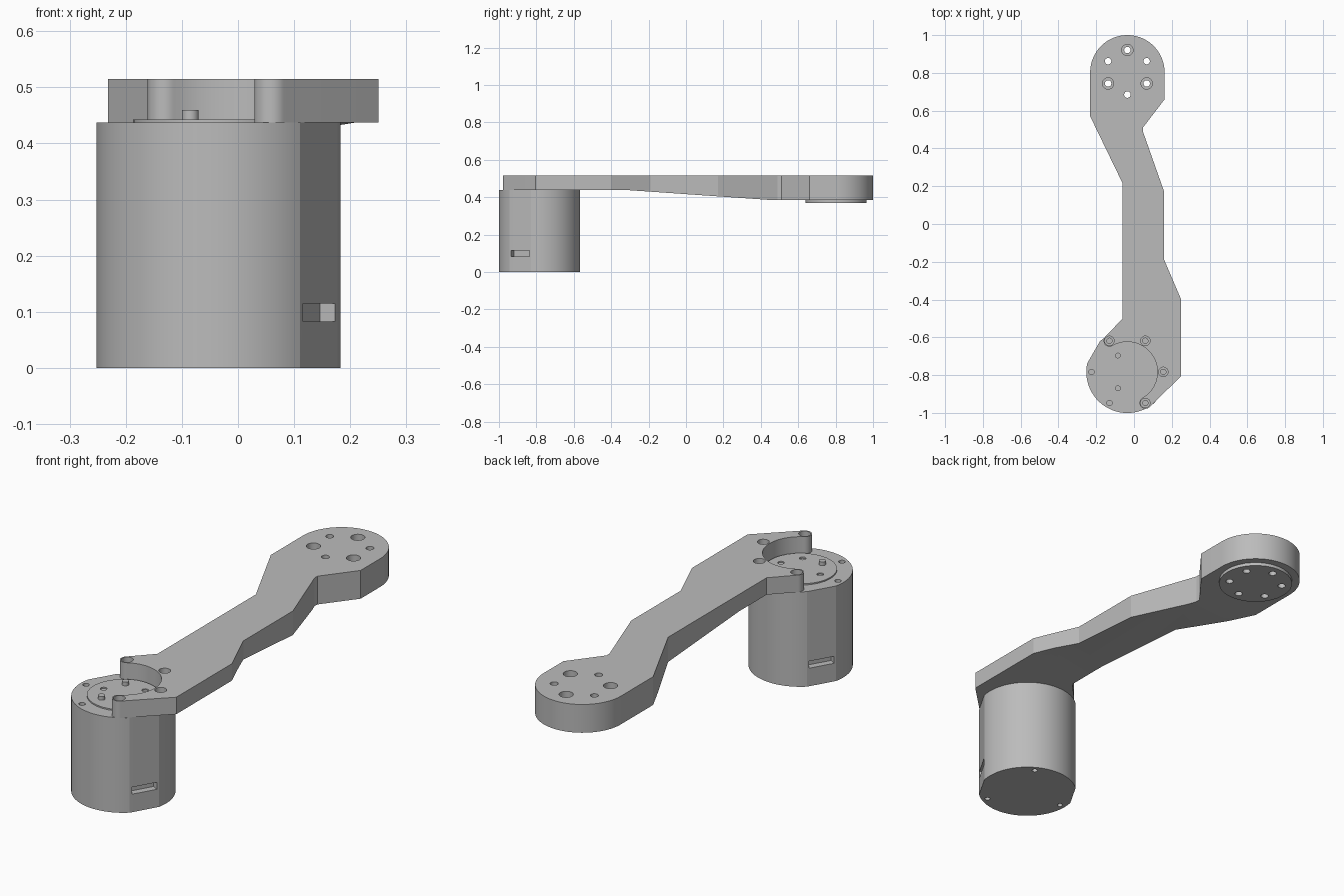
import bpy, bmesh
from math import cos, sin, pi, radians
from mathutils import Matrix, Vector

cube = bpy.data.objects.get("Cube")
if cube:
    bpy.data.objects.remove(cube, do_unlink=True)

grey = bpy.data.materials.new("machined_grey")
grey.use_nodes = True
grey.diffuse_color = (0.5, 0.5, 0.5, 1)
grey.node_tree.nodes["Principled BSDF"].inputs["Base Color"].default_value = (0.5, 0.5, 0.5, 1)

MOTOR = Vector((-0.035, -0.783))
PAD = Vector((-0.035, 0.803))


def polar(centre, r, deg):
    return Vector((centre[0] + r * cos(radians(deg)), centre[1] + r * sin(radians(deg))))


def arc(centre, r, start, end, n):
    return [polar(centre, r, start + (end - start) * i / n) for i in range(n + 1)]


def add_prism(bm, points, low, high):
    """Extrude a closed outline from low to high along z."""
    base = bm.faces.new([bm.verts.new((p[0], p[1], low)) for p in points])
    top = bmesh.ops.extrude_face_region(bm, geom=[base])["geom"]
    bmesh.ops.translate(bm, vec=(0, 0, high - low),
                        verts=[g for g in top if isinstance(g, bmesh.types.BMVert)])


def finish(bm, name):
    bmesh.ops.recalc_face_normals(bm, faces=bm.faces[:])
    mesh = bpy.data.meshes.new(name)
    bm.to_mesh(mesh)
    bm.free()
    mesh.materials.append(grey)
    obj = bpy.data.objects.new(name, mesh)
    bpy.context.collection.objects.link(obj)
    return obj


def prism(name, points, low, high):
    bm = bmesh.new()
    add_prism(bm, points, low, high)
    return finish(bm, name)


def pegs(name, centres, r, low, high):
    """A set of upright cylinders in one object."""
    bm = bmesh.new()
    for c in centres:
        add_prism(bm, arc(c, r, 0, 360, 32)[:-1], low, high)
    return finish(bm, name)


def cut(target, cutter):
    cutter.hide_render = True
    mod = target.modifiers.new("cut", "BOOLEAN")
    mod.operation = "DIFFERENCE"
    mod.solver = "EXACT"
    mod.object = cutter
    bpy.context.view_layer.objects.active = target
    bpy.ops.object.modifier_apply(modifier=mod.name)
    bpy.data.objects.remove(cutter, do_unlink=True)


def ring(centre, r, angles):
    return [polar(centre, r, a) for a in angles]


# Motor housing: round body with two shallow flats
def housing_radius(deg):
    return min(0.2175, 0.207 / max(abs(cos(radians(deg + 30))), 0.1))


housing = prism("motor_housing",
                [polar(MOTOR, housing_radius(a * 3), a * 3) for a in range(120)], 0, 0.437)
cut(housing, pegs("top_bores", ring(MOTOR, 0.19, range(0, 360, 60)), 0.014, 0.38, 0.5))
cut(housing, pegs("base_bores", ring(MOTOR, 0.19, (60, 180, 300)), 0.012, -0.1, 0.04))

# Connector slots in the flats
for angle in (-30, 150):
    bm = bmesh.new()
    spot = polar(MOTOR, 0.226, angle)
    bmesh.ops.create_cube(bm, size=1, matrix=Matrix.Translation((spot.x, spot.y, 0.099))
                          @ Matrix.Rotation(radians(angle), 4, "Z")
                          @ Matrix.Diagonal((0.1, 0.115, 0.032, 1)))
    cut(housing, finish(bm, "slot_cutter"))

# Rotor plate with screw holes and two dowel pins
rotor = pegs("rotor_plate", [MOTOR], 0.152, 0.43, 0.443)
cut(rotor, pegs("rotor_bores", ring(MOTOR, 0.1, (0, 60, 180, 300)), 0.014, 0.4, 0.5))
pins = pegs("rotor_pins", ring(MOTOR, 0.1, (120, 240)), 0.015, 0.437, 0.46)

# Arm outline: motor claw, waist and round outer pad
BOSS = 0.031
front_boss = polar(MOTOR, 0.19, -60)
rear_boss = polar(MOTOR, 0.19, 120)
outline = arc(front_boss, BOSS, 120, 315, 24)
outline += [(0.25, -0.805), (0.25, -0.4), (0.16, -0.19), (0.16, 0.17),
            (0.047, 0.49), (0.047, 0.51), (0.162, 0.66)]
outline += arc(PAD, 0.197, 0, 180, 48)
outline += [(-0.232, 0.57), (-0.06, 0.215), (-0.06, -0.5)]
outline += arc(rear_boss, BOSS, 135, 300, 20)
outline += arc(MOTOR, 0.19 - BOSS, 120, -60, 48)[1:-1]
arm = prism("link_arm", outline, 0.3, 0.515)

# Underside slopes down toward the outer pad
bm = bmesh.new()
side = [(-1.1, 0.2), (-1.1, 0.437), (-0.3, 0.437), (0.45, 0.385), (1.1, 0.385), (1.1, 0.2)]
add_prism(bm, side, -0.5, 0.5)
for v in bm.verts:
    v.co = (v.co.z, v.co.x, v.co.y)
cut(arm, finish(bm, "underside_cutter"))

# Screw holes and counterbores at the motor end
claw = ring(MOTOR, 0.19, (-60, 0, 60, 120))
cut(arm, pegs("claw_bores", claw, 0.014, 0.2, 0.7))
cut(arm, pegs("claw_counterbores", claw, 0.025, 0.47, 0.7))

# Mounting disc under the outer pad, drilled together with the arm
disc = pegs("mounting_disc", [PAD], 0.163, 0.37, 0.385)
for part in (arm, disc):
    cut(part, pegs("pad_bores", ring(PAD, 0.118, range(30, 360, 60)), 0.017, 0.2, 0.7))
cut(arm, pegs("pad_counterbores", ring(PAD, 0.118, (90, 210, 330)), 0.03, 0.45, 0.7))

# Smooth curved walls, crisp edges
bpy.ops.object.select_all(action="DESELECT")
for part in (housing, rotor, pins, arm, disc):
    part.select_set(True)
bpy.context.view_layer.objects.active = arm
bpy.ops.object.shade_smooth_by_angle(angle=radians(15))
